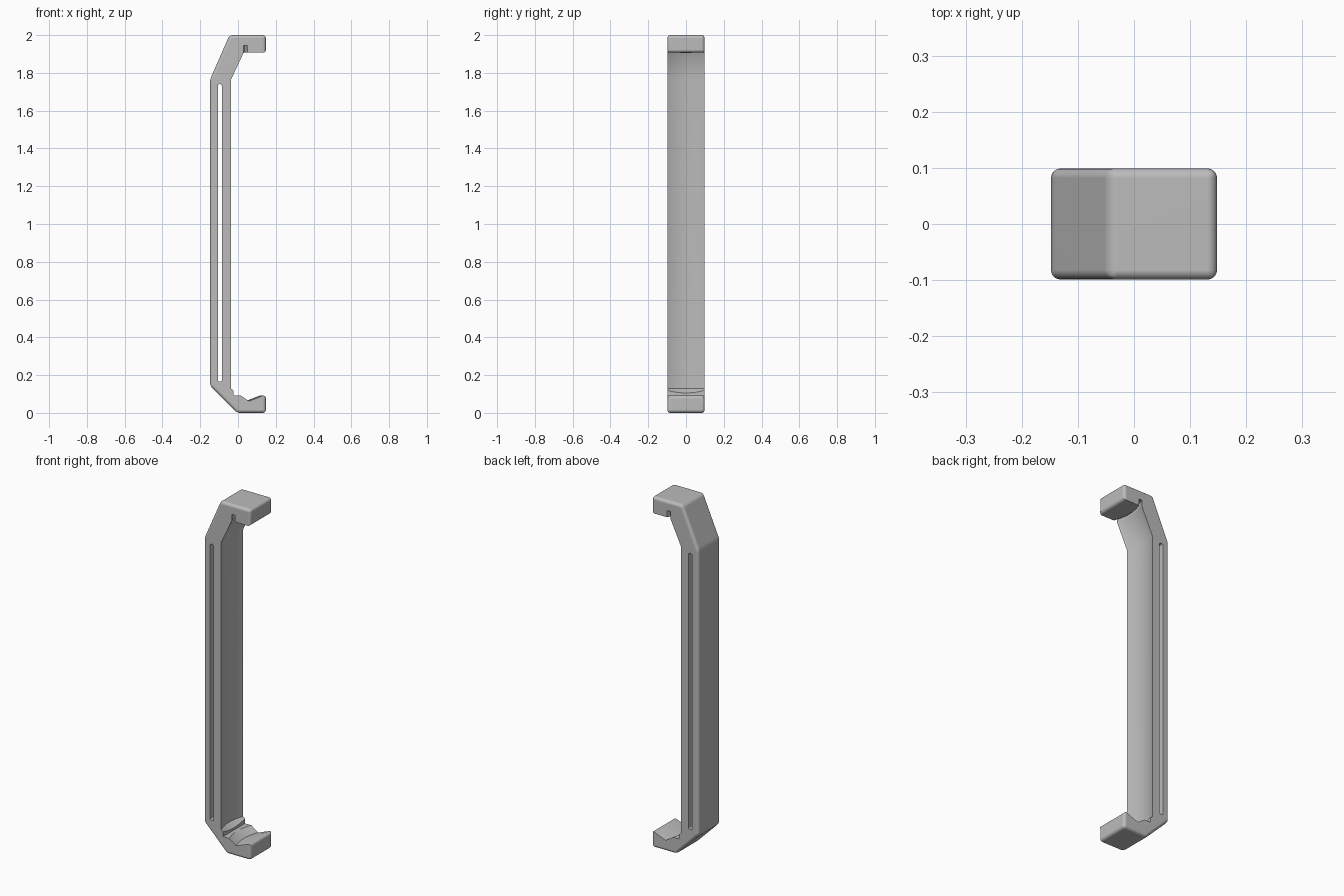
import bpy
import bmesh

if "Cube" in bpy.data.objects:
    bpy.data.objects.remove(bpy.data.objects["Cube"])

HALF = 0.099     # half of the bracket's depth
SAG = 0.02       # how far the inner channel is hollowed in the middle


def new_object(name, bm):
    bmesh.ops.recalc_face_normals(bm, faces=bm.faces)
    mesh = bpy.data.meshes.new(name)
    bm.to_mesh(mesh)
    bm.free()
    obj = bpy.data.objects.new(name, mesh)
    bpy.context.collection.objects.link(obj)
    return obj


def loft(profile, stations, shift):
    """Sweep an x-z profile along y, sliding each section in x."""
    bm = bmesh.new()
    rings = [[bm.verts.new((x + shift(y), y, z)) for x, z in profile] for y in stations]
    n = len(profile)
    for a, b in zip(rings, rings[1:]):
        for i in range(n):
            j = (i + 1) % n
            bm.faces.new((a[i], a[j], b[j], b[i]))
    bm.faces.new(rings[0])
    bm.faces.new(rings[-1])
    return bm


# Body: outer outline first, from lip tip to lip tip, then the inner side
outer = [(0.148, 0.092), (0.148, 0), (-0.005, 0), (-0.148, 0.143),
         (-0.148, 1.765), (-0.045, 2), (0.148, 2), (0.148, 1.907)]
inner = [(0.032, 1.907), (-0.025, 1.765), (-0.025, 0.092)]
bm = loft(outer + inner, [-HALF, HALF], lambda y: 0)


def is_outer(v):
    return any(abs(v.co.x - x) + abs(v.co.z - z) < 1e-4 for x, z in outer)


# Round every edge that runs along the outside
rounded = [e for e in bm.edges if all(is_outer(v) for v in e.verts)]
bmesh.ops.bevel(bm, geom=rounded, offset=0.017, segments=5, profile=0.5,
                affect='EDGES', clamp_overlap=True)
body = new_object("bracket_body", bm)

# Hollow channel with the relief groove under the upper lip and sloped lower lip
channel = [(0.05, 1.945), (0.03, 1.945), (0.03, 1.907), (-0.037, 1.765),
           (-0.037, 0.128), (0.058, 0.062), (0.25, 0.136), (0.25, 1.906), (0.05, 1.906)]
steps = 24
stations = [0.11 * (2 * i / steps - 1) for i in range(steps + 1)]
channel_cutter = new_object("channel_cutter", loft(
    channel, stations, lambda y: -SAG * (1 - (y / HALF) ** 2)))

# Long slot through the spine
slot = [(-0.107, 0.165), (-0.086, 0.165), (-0.086, 1.74), (-0.107, 1.74)]
bm = loft(slot, [-0.2, 0.2], lambda y: 0)
ends = [e for e in bm.edges if abs(e.verts[0].co.y - e.verts[1].co.y) > 0.1]
bmesh.ops.bevel(bm, geom=ends, offset=0.006, segments=3, profile=0.5, affect='EDGES')
slot_cutter = new_object("slot_cutter", bm)

bpy.context.view_layer.objects.active = body
body.select_set(True)
for cutter in (channel_cutter, slot_cutter):
    cutter.hide_render = True
    mod = body.modifiers.new("cut", 'BOOLEAN')
    mod.operation = 'DIFFERENCE'
    mod.solver = 'EXACT'
    mod.object = cutter
    bpy.ops.object.modifier_apply(modifier=mod.name)
    bpy.data.objects.remove(cutter)

# Single grey finish
grey = bpy.data.materials.new("plain_grey")
grey.use_nodes = True
colour = (0.5, 0.5, 0.5, 1)
grey.diffuse_color = colour
grey.node_tree.nodes["Principled BSDF"].inputs["Base Color"].default_value = colour
body.data.materials.clear()
body.data.materials.append(grey)
for face in body.data.polygons:
    face.material_index = 0

bpy.ops.object.shade_smooth_by_angle(angle=0.6)
weighted = body.modifiers.new("weighted_normals", 'WEIGHTED_NORMAL')
weighted.keep_sharp = True
